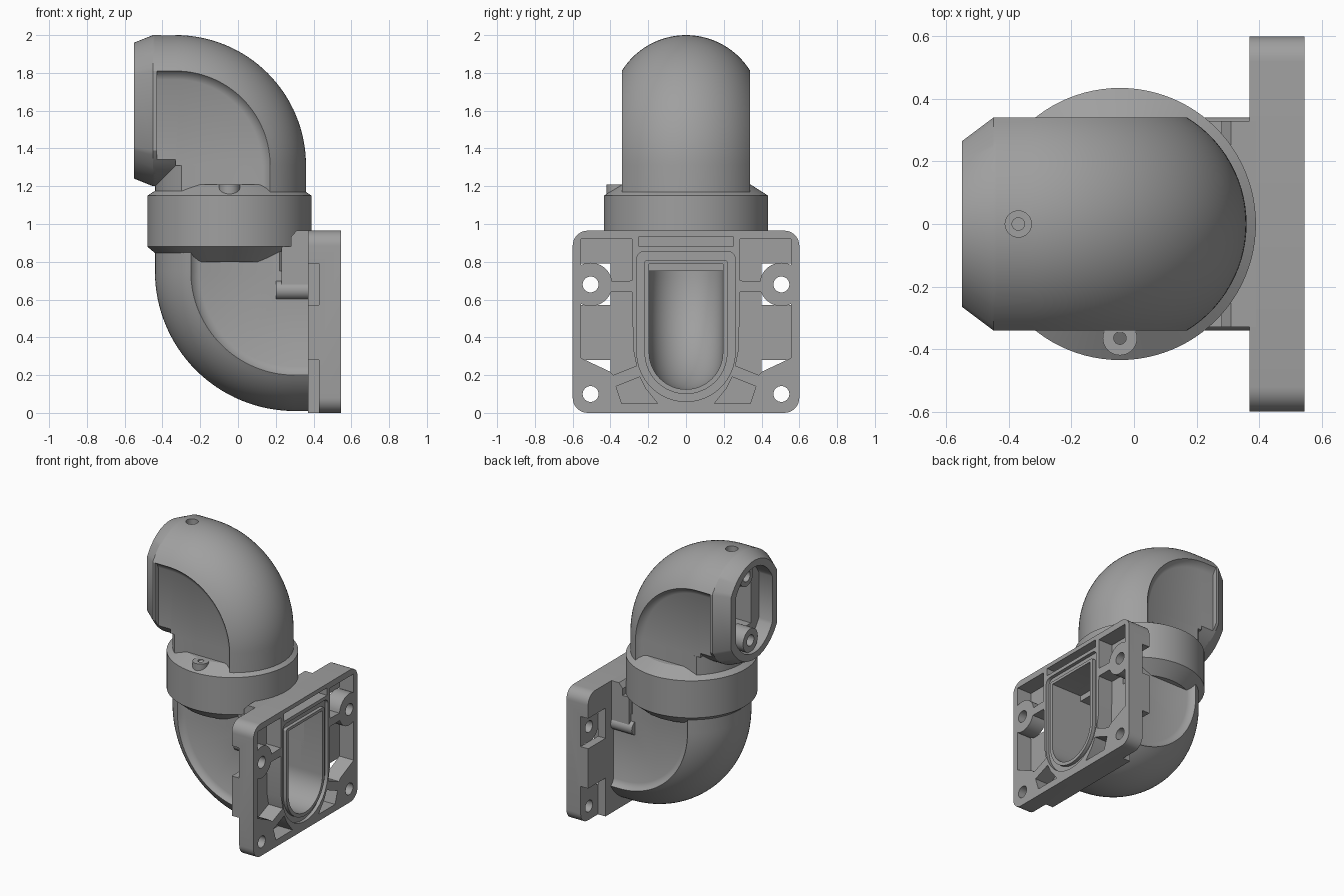
import bpy, bmesh
from math import sin, cos, pi, radians
from mathutils import Vector

cube = bpy.data.objects.get("Cube")
if cube:
    bpy.data.objects.remove(cube, do_unlink=True)

grey = bpy.data.materials.new("mid_grey")
grey.use_nodes = True
grey.diffuse_color = (0.35, 0.35, 0.35, 1)
grey.node_tree.nodes["Principled BSDF"].inputs["Base Color"].default_value = (0.35, 0.35, 0.35, 1)


def loft(name, loops):
    """Closed solid through equal-length loops of 3D points."""
    bm = bmesh.new()
    rings = [[bm.verts.new(p) for p in loop] for loop in loops]
    n = len(rings[0])
    for a, b in zip(rings, rings[1:]):
        for i in range(n):
            j = (i + 1) % n
            bm.faces.new((a[i], a[j], b[j], b[i]))
    bm.faces.new(rings[0])
    bm.faces.new(rings[-1])
    bmesh.ops.remove_doubles(bm, verts=bm.verts, dist=1e-5)
    bmesh.ops.recalc_face_normals(bm, faces=bm.faces)
    me = bpy.data.meshes.new(name)
    bm.to_mesh(me)
    bm.free()
    me.materials.append(grey)
    ob = bpy.data.objects.new(name, me)
    bpy.context.collection.objects.link(ob)
    return ob


def combine(ob, tool, op, keep=False):
    """Apply a boolean and discard the tool."""
    bpy.context.view_layer.objects.active = ob
    m = ob.modifiers.new("bool", 'BOOLEAN')
    m.operation, m.solver, m.object = op, 'EXACT', tool
    bpy.ops.object.modifier_apply(modifier=m.name)
    if not keep:
        bpy.data.objects.remove(tool, do_unlink=True)


def cut(ob, tool, keep=False):
    combine(ob, tool, 'DIFFERENCE', keep)


def add(ob, tool):
    combine(ob, tool, 'UNION')


def arc(cx, cy, r, a0, a1, n=12):
    return [(cx + r * cos(radians(a0 + (a1 - a0) * i / n)),
             cy + r * sin(radians(a0 + (a1 - a0) * i / n))) for i in range(n + 1)]


def prism(pts, x0, x1, name="tool"):
    """Extrude a (y, z) outline along x."""
    return loft(name, [[(x, y, z) for y, z in pts] for x in (x0, x1)])


def rod(y, z, r, x0, x1):
    return prism(arc(y, z, r, 0, 350, 35), x0, x1)


def box(x0, x1, y0, y1, z0, z1):
    return prism([(y0, z0), (y1, z0), (y1, z1), (y0, z1)], x0, x1)


def turned(name, cx, cy, profile, n=96):
    """Upright turned solid from (radius, z) pairs."""
    return loft(name, [[(cx + r * cos(2 * pi * i / n), cy + r * sin(2 * pi * i / n), z)
                        for i in range(n)] for r, z in profile])


def mirrored(half):
    """Close a half section (r, y >= 0) across y = 0."""
    return half + [(r, -y) for r, y in reversed(half) if y > 1e-6]


# Tube section: round back, flat sides, shallow side recess
TUBE, FLAT, RECESS = 0.4, 0.34, 0.305


def section(outer, kind):
    c = outer - TUBE
    half = arc(c, 0, TUBE, 0, 58.2, 14)
    if kind == "plain":
        return mirrored(half + arc(c, 0, TUBE, 121.8, 180, 14))
    half += [(outer - 0.19, FLAT), (outer - 0.205, 0.32), (outer - 0.235, RECESS)]
    if kind == "bend":
        return mirrored(half + [(0, RECESS)])
    return mirrored(half + arc(c, 0, TUBE, 130.3, 180, 12))


def place(cx, cz, s, pts, ang, ext=0):
    """Put a section at a bend angle, moved out along its leg by ext."""
    dx, dz = (0, -ext) if ang == 0 else (-ext, 0)
    return [(cx + s * (r * cos(ang) + dx), y, cz + s * (r * sin(ang) + dz)) for r, y in pts]


def bend(name, cx, cz, s, pts, n=32):
    return loft(name, [place(cx, cz, s, pts, pi / 2 * i / n) for i in range(n + 1)])


def leg(cx, cz, s, pts, ang, length):
    return loft("leg", [place(cx, cz, s, pts, ang, e) for e in (0, length)])


def elbow(name, cx, cz, s, outer, leg_a, leg_b):
    ob = bend(name, cx, cz, s, section(outer, "bend"))
    full = section(outer, "full")
    add(ob, leg(cx, cz, s, full, 0, leg_a))
    add(ob, leg(cx, cz, s, full, pi / 2, leg_b))
    return ob


# Upper elbow with chamfered mouth block
upper = elbow("upper_elbow", -0.33, 1.31, 1, 0.69, 0.2, 0.11)
mouth = section(0.69, "plain")
add(upper, loft("mouth", [[(x, y * ky, 1.6 + (r - 0.29) * kz) for r, y in mouth]
                          for x, ky, kz in ((-0.43, 1, 1), (-0.45, 1, 1), (-0.55, 0.78, 0.9))]))
cut(upper, prism([(y * 0.62, 1.6 + (r - 0.29) * 0.78) for r, y in mouth], -0.6, -0.44))
cut(upper, box(-0.5, -0.25, -0.12, 0.12, 1.43, 1.74))
for z, r, front in ((1.83, 0.075, -0.49), (1.37, 0.085, -0.52)):
    add(upper, rod(0, z, r, front, -0.4))
    cut(upper, rod(0, z, 0.04, -0.6, -0.42))
cut(upper, turned("screw_hole", -0.37, 0, [(0.042, 2.05), (0.042, 1.95)], 32))
cut(upper, turned("screw_hole", -0.37, 0, [(0.02, 2.0), (0.02, 1.88)], 24))

# Swivel collar with sloped shoulders
collar = turned("collar", -0.045, 0,
                [(0.34, 0.8), (0.435, 0.88), (0.435, 1.15), (0.34, 1.21)])

# Locking screw boss on the collar shoulder
boss = turned("screw_boss", -0.045, -0.365, [(0.055, 1.13), (0.055, 1.21)], 32)
cut(boss, turned("hole", -0.045, -0.365, [(0.02, 1.25), (0.02, 1.17)], 24))

# Lower elbow with neck block and side ribs
lower = elbow("lower_elbow", 0.3, 0.75, -1, 0.74, 0.2, 0.1)
neck = [(0.23, 0.65), (0.23, 0.88), (0.28, 0.88), (0.28, 0.93), (0.31, 0.965),
        (0.39, 0.965), (0.39, 0.65)]
add(lower, loft("neck", [[(x, y, z) for x, z in neck] for y in (-0.33, 0.33)]))
for y in (-0.29, 0.29):
    add(lower, rod(y, 0.65, 0.05, 0.2, 0.395))

# Mounting plate with rounded corners
outline = []
for cy, cz, a in ((0.52, 0.885, 0), (-0.52, 0.885, 90), (-0.52, 0.08, 180), (0.52, 0.08, 270)):
    outline += arc(cy, cz, 0.08, a, a + 90, 8)
plate = prism(outline, 0.37, 0.545, "mounting_plate")


def arch(w, top, c=0.04):
    """U outline with a round bottom and softened top corners."""
    return (arc(0, 0.32, w, 180, 360, 32) + arc(w - c, top - c, c, 0, 90, 5)
            + arc(c - w, top - c, c, 90, 180, 5))


# Pockets around the bolt bosses, on both sides
upper_pocket = [(0.285, 0.92), (0.555, 0.92)] + arc(0.505, 0.68, 0.115, 64, 172) + [(0.285, 0.7)]
side_pocket = [(0.285, 0.64)] + arc(0.505, 0.68, 0.115, 200, 296) + [
    (0.555, 0.29), (0.405, 0.22), (0.385, 0.2), (0.262, 0.25), (0.28, 0.34)]
low_pocket = [(0.37, 0.14), (0.245, 0.19), (0.215, 0.13), (0.15, 0.05), (0.34, 0.05)]
for m in (-1, 1):
    for pocket in (upper_pocket, side_pocket, low_pocket):
        cut(plate, prism([(m * y, z) for y, z in pocket], 0.43, 0.6))
    for z, z0, z1 in ((0.68, 0.57, 0.79), (0.1, -0.05, 0.28)):
        ya, yb = sorted((m * 0.4, m * 0.7))
        cut(plate, box(0.3, 0.43, ya, yb, z0, z1))
        cut(plate, rod(m * 0.505, z, 0.042, 0.3, 0.6))
cut(plate, box(0.44, 0.6, -0.25, 0.25, 0.88, 0.935))

# Seal groove around the port
cut(plate, prism(arch(0.26, 0.855), 0.52, 0.6))
add(plate, prism(arch(0.22, 0.81, 0.015), 0.46, 0.545))

# Curved bore through plate and lower elbow
bore = bend("bore", 0.3, 0.75, -1, mirrored(arc(0.43, 0, 0.195, 0, 90, 16) + [(0, 0.195)]))
add(bore, prism(arch(0.195, 0.79, 0.005), 0.3, 0.6))
cut(plate, bore, keep=True)
cut(lower, bore)

# Smooth curved faces, keep edges sharp
for ob in (upper, collar, boss, lower, plate):
    bpy.ops.object.select_all(action='DESELECT')
    ob.select_set(True)
    bpy.context.view_layer.objects.active = ob
    bpy.ops.object.shade_smooth_by_angle(angle=radians(30))
